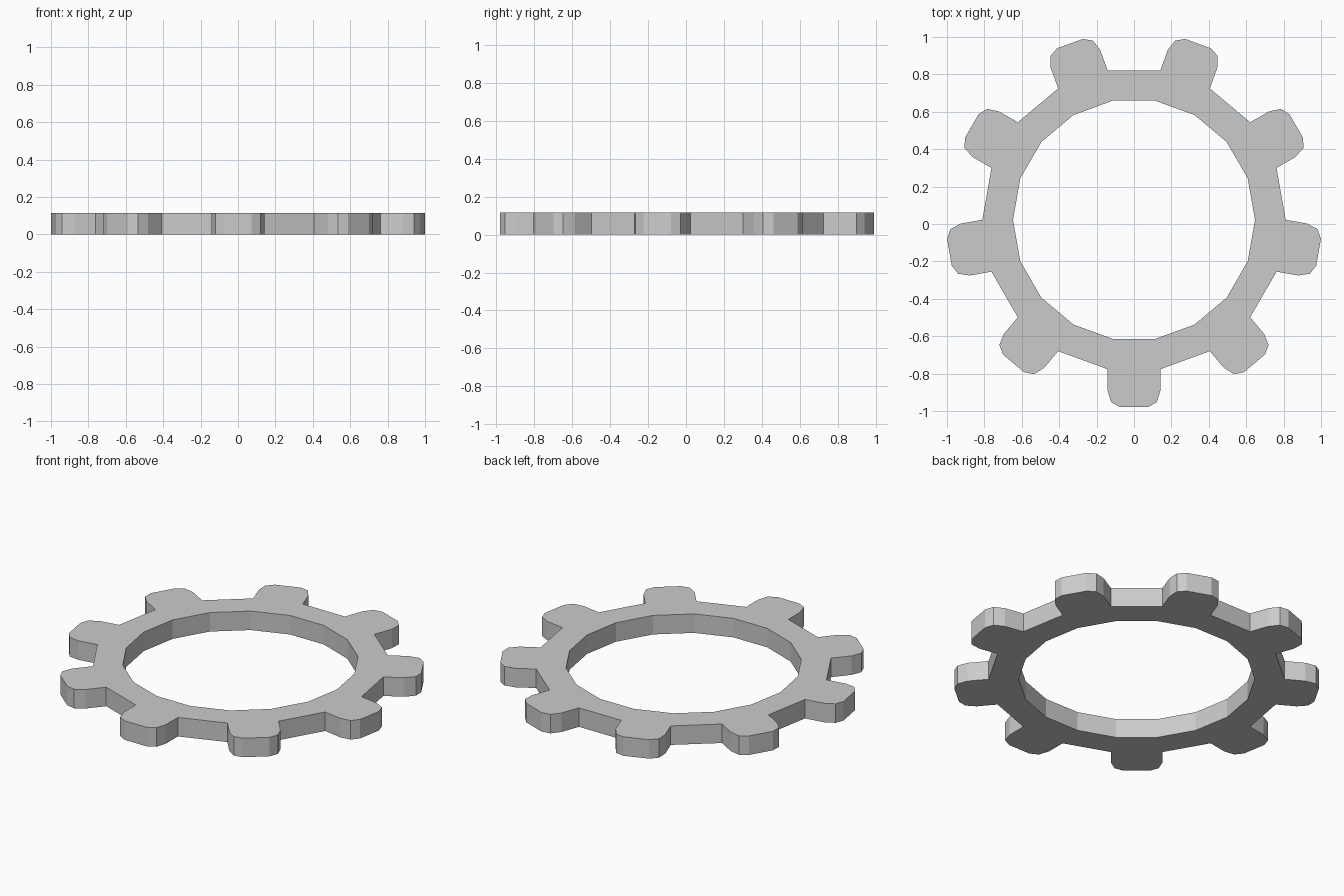
import bpy, bmesh
from math import cos, sin, pi, radians

if "Cube" in bpy.data.objects:
    bpy.data.objects.remove(bpy.data.objects["Cube"])

TEETH = 9
HEIGHT = 0.115
CENTRE_Y = 0.0225
R_IN, R_ROOT = 0.647, 0.811
HALF = R_ROOT * sin(pi / 18)
# half tooth profile: (distance outward, sideways offset)
TIP = [(0.915, HALF), (0.976, 0.121), (1.002, 0.073)]

bm = bmesh.new()


def place(r, t, a):
    return bm.verts.new((r * cos(a) - t * sin(a), r * sin(a) + t * cos(a) + CENTRE_Y, 0))


# ring: 18-sided inner and root polygons
N = TEETH * 2
angles = [radians(-100 + 20 * i) for i in range(N)]
inner = [place(R_IN, 0, a) for a in angles]
root = [place(R_ROOT, 0, a) for a in angles]
for i in range(N):
    j = (i + 1) % N
    bm.faces.new((inner[i], root[i], root[j], inner[j]))

# teeth with chamfered tips on every second side
for k in range(TEETH):
    a = radians(-90 + 40 * k)
    low = [place(r, -t, a) for r, t in TIP]
    high = [place(r, t, a) for r, t in reversed(TIP)]
    bm.faces.new([root[2 * k]] + low + high + [root[2 * k + 1]])

# extrude to full thickness
ret = bmesh.ops.extrude_face_region(bm, geom=bm.faces[:], use_keep_orig=True)
top = [v for v in ret["geom"] if isinstance(v, bmesh.types.BMVert)]
bmesh.ops.translate(bm, verts=top, vec=(0, 0, HEIGHT))
bmesh.ops.recalc_face_normals(bm, faces=bm.faces[:])

mesh = bpy.data.meshes.new("gear_ring")
bm.to_mesh(mesh)
bm.free()
bpy.context.collection.objects.link(bpy.data.objects.new("gear_ring", mesh))
